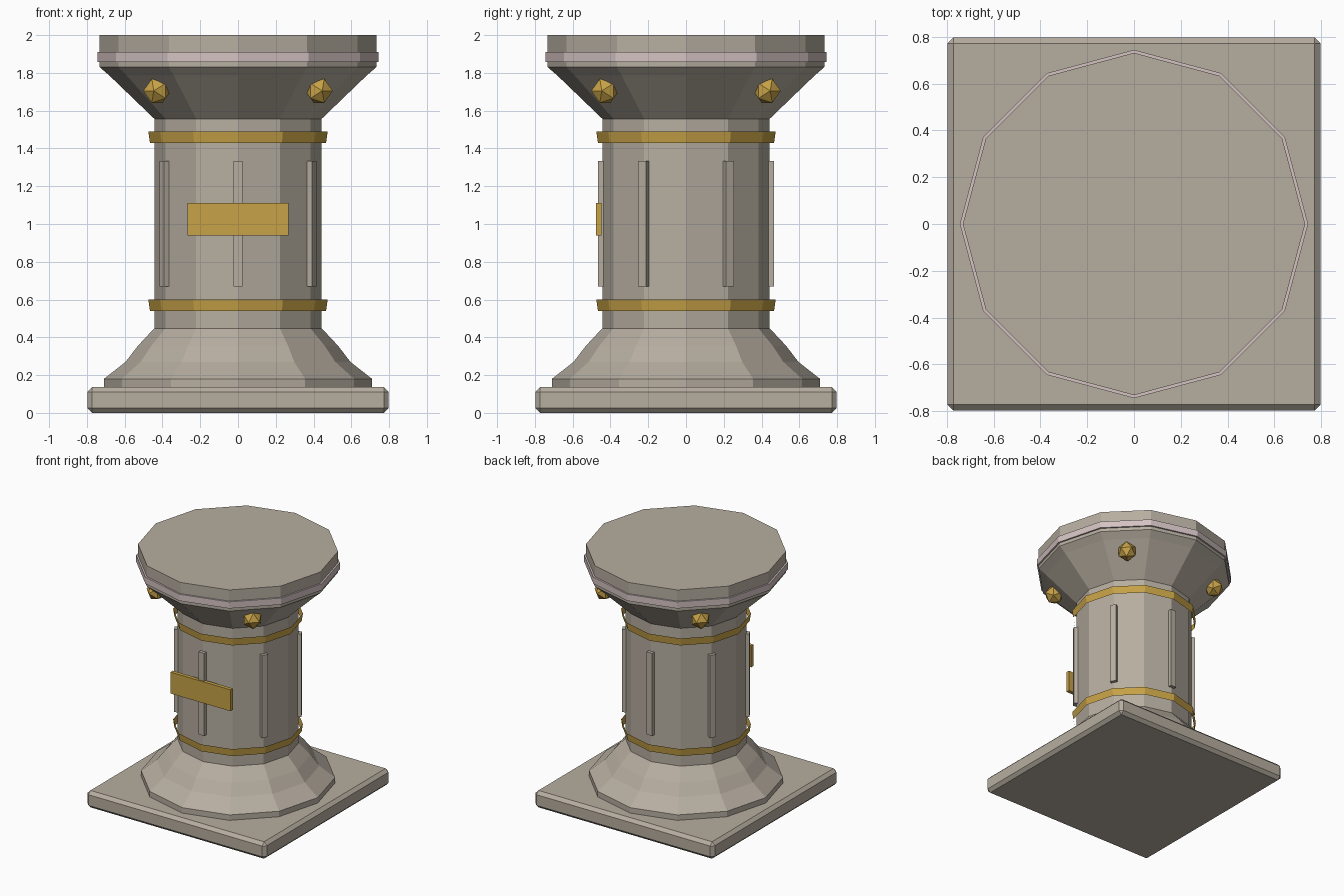
import bpy, bmesh, math
from mathutils import Matrix, Vector

if "Cube" in bpy.data.objects:
    bpy.data.objects.remove(bpy.data.objects["Cube"], do_unlink=True)

SIDES = 12


def material(name, rgb):
    mat = bpy.data.materials.new(name)
    mat.use_nodes = True
    colour = (*rgb, 1)
    mat.diffuse_color = colour
    bsdf = next(n for n in mat.node_tree.nodes if n.type == "BSDF_PRINCIPLED")
    bsdf.inputs["Base Color"].default_value = colour
    return mat


stone = material("warm grey stone", (0.47, 0.42, 0.35))
gold = material("gold", (0.57, 0.36, 0.063))
pink = material("pale pink stone", (0.66, 0.54, 0.54))


def finish(bm, name, mat):
    bmesh.ops.recalc_face_normals(bm, faces=bm.faces)
    mesh = bpy.data.meshes.new(name)
    bm.to_mesh(mesh)
    bm.free()
    mesh.materials.append(mat)
    obj = bpy.data.objects.new(name, mesh)
    bpy.context.collection.objects.link(obj)
    return obj


def lathe(name, profile, mat, capped=True):
    """Turn a (radius, height) profile into a faceted solid or open band."""
    bm = bmesh.new()
    rings = []
    for r, z in profile:
        angles = [math.tau * i / SIDES for i in range(SIDES)]
        rings.append([bm.verts.new((r * math.cos(a), r * math.sin(a), z)) for a in angles])
    for low, high in zip(rings, rings[1:]):
        for i in range(SIDES):
            j = (i + 1) % SIDES
            bm.faces.new((low[i], low[j], high[j], high[i]))
    if capped:
        bm.faces.new(rings[0])
        bm.faces.new(rings[-1])
    return finish(bm, name, mat)


def box(name, size, centre, mat, angle=0):
    """Box whose centre and body are turned together about the column axis."""
    bm = bmesh.new()
    bmesh.ops.create_cube(bm, size=1)
    place = Matrix.Rotation(angle, 4, "Z") @ Matrix.Translation(centre) @ Matrix.Diagonal((*size, 1))
    bm.transform(place)
    return finish(bm, name, mat)


# Square plinth with chamfered edges
plinth = box("plinth", (1.595, 1.595, 0.136), (0, 0, 0.068), stone)
chamfer = plinth.modifiers.new("chamfer", "BEVEL")
chamfer.width = 0.025
chamfer.segments = 1

# Column body
lathe("flared_foot", [(0.71, 0.13), (0.71, 0.18), (0.595, 0.27), (0.53, 0.355), (0.443, 0.448)], stone)
lathe("shaft", [(0.443, 0.44), (0.443, 1.56)], stone)
lathe("capital", [(0.443, 1.557), (0.68, 1.785), (0.732, 1.83), (0.732, 2.0)], stone)
lathe("capital_band", [(0.73, 1.857), (0.745, 1.857), (0.745, 1.91), (0.73, 1.91)], pink, capped=False)

# Thin gold collars, slightly wider at the top
for name, z in (("lower_collar", 0.54), ("upper_collar", 1.43)):
    lathe(name, [(0.466, z), (0.475, z + 0.06)], gold, capped=False)

# Raised ribs around the shaft
for i in range(6):
    box(f"rib_{i + 1}", (0.034, 0.05, 0.665), (0.449, 0, 1.002), stone, math.radians(30 + 60 * i))

# Front plaque
box("plaque", (0.534, 0.03, 0.172), (0, -0.462, 1.024), gold)

# Faceted studs on the capital, each with its top edge pointing outward
phi = (1 + math.sqrt(5)) / 2
for i in range(4):
    bm = bmesh.new()
    for s in (-1, 1):
        for t in (-phi, phi):
            for corner in ((s, 0, t), (0, t, s), (t, s, 0)):
                bm.verts.new(Vector(corner).normalized() * 0.075)
    bmesh.ops.convex_hull(bm, input=bm.verts)
    angle = math.radians(45 + 90 * i)
    bm.transform(Matrix.Rotation(angle, 4, "Z") @ Matrix.Translation((0.606, 0, 1.705)))
    finish(bm, f"stud_{i + 1}", gold)
